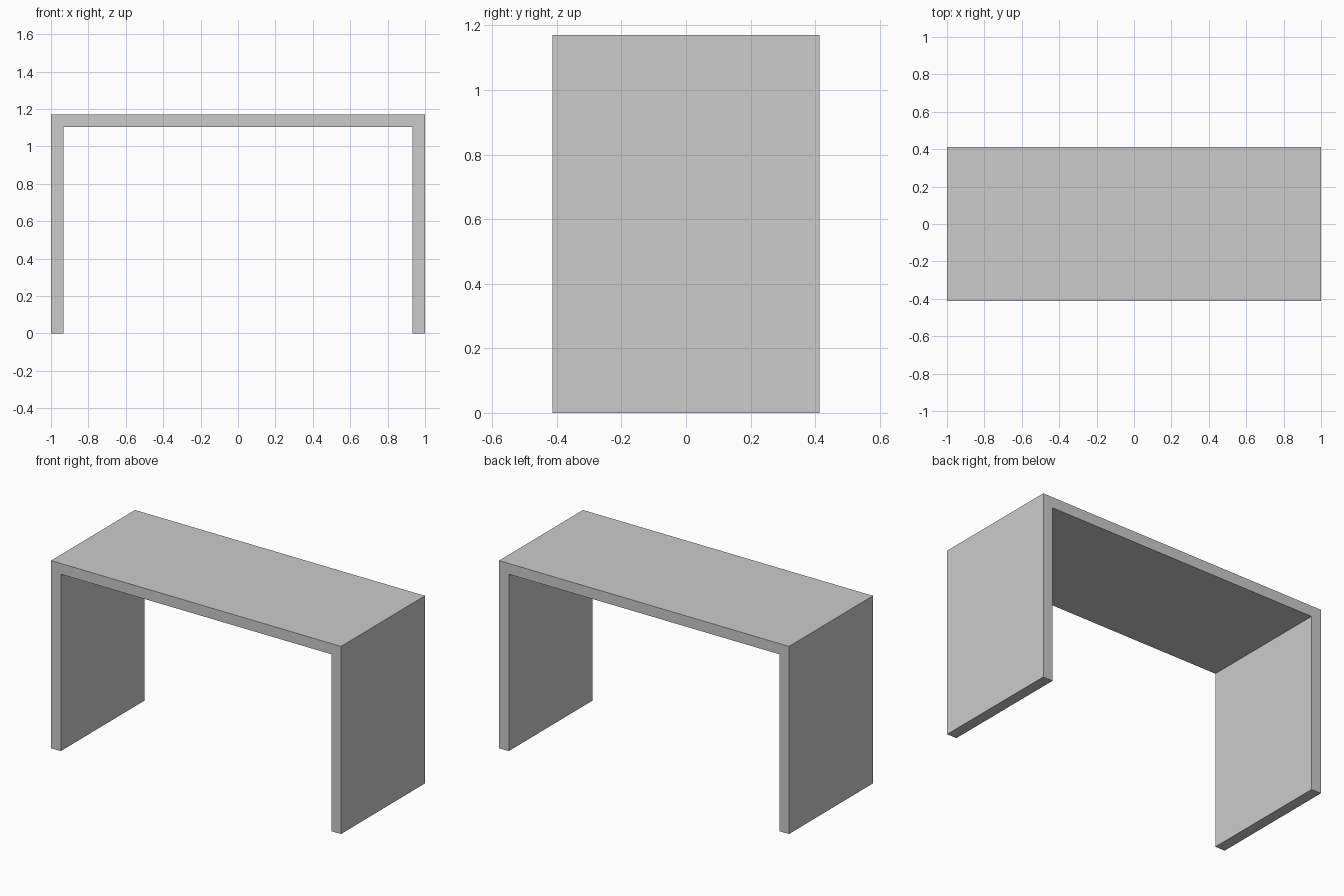
import bpy, bmesh
from mathutils import Vector

if "Cube" in bpy.data.objects:
    bpy.data.objects.remove(bpy.data.objects["Cube"])

HALF_W, HALF_D, HEIGHT, THICK = 1.0, 0.413, 1.17, 0.067

# Right half of the upside-down U outline, mirrored to the left
inner_x, under_z = HALF_W - THICK, HEIGHT - THICK
right = [(inner_x, under_z), (inner_x, 0), (HALF_W, 0), (HALF_W, HEIGHT)]
outline = right + [(-x, z) for x, z in reversed(right)]

# Desk: one continuous panel, extruded front to back
bm = bmesh.new()
front = bm.faces.new([bm.verts.new((x, -HALF_D, z)) for x, z in outline])
new = bmesh.ops.extrude_face_region(bm, geom=[front], use_keep_orig=True)["geom"]
bmesh.ops.translate(bm, vec=Vector((0, 2 * HALF_D, 0)),
                    verts=[g for g in new if isinstance(g, bmesh.types.BMVert)])
bmesh.ops.recalc_face_normals(bm, faces=bm.faces)

mesh = bpy.data.meshes.new("desk")
bm.to_mesh(mesh)
bm.free()
bpy.context.collection.objects.link(bpy.data.objects.new("desk", mesh))
